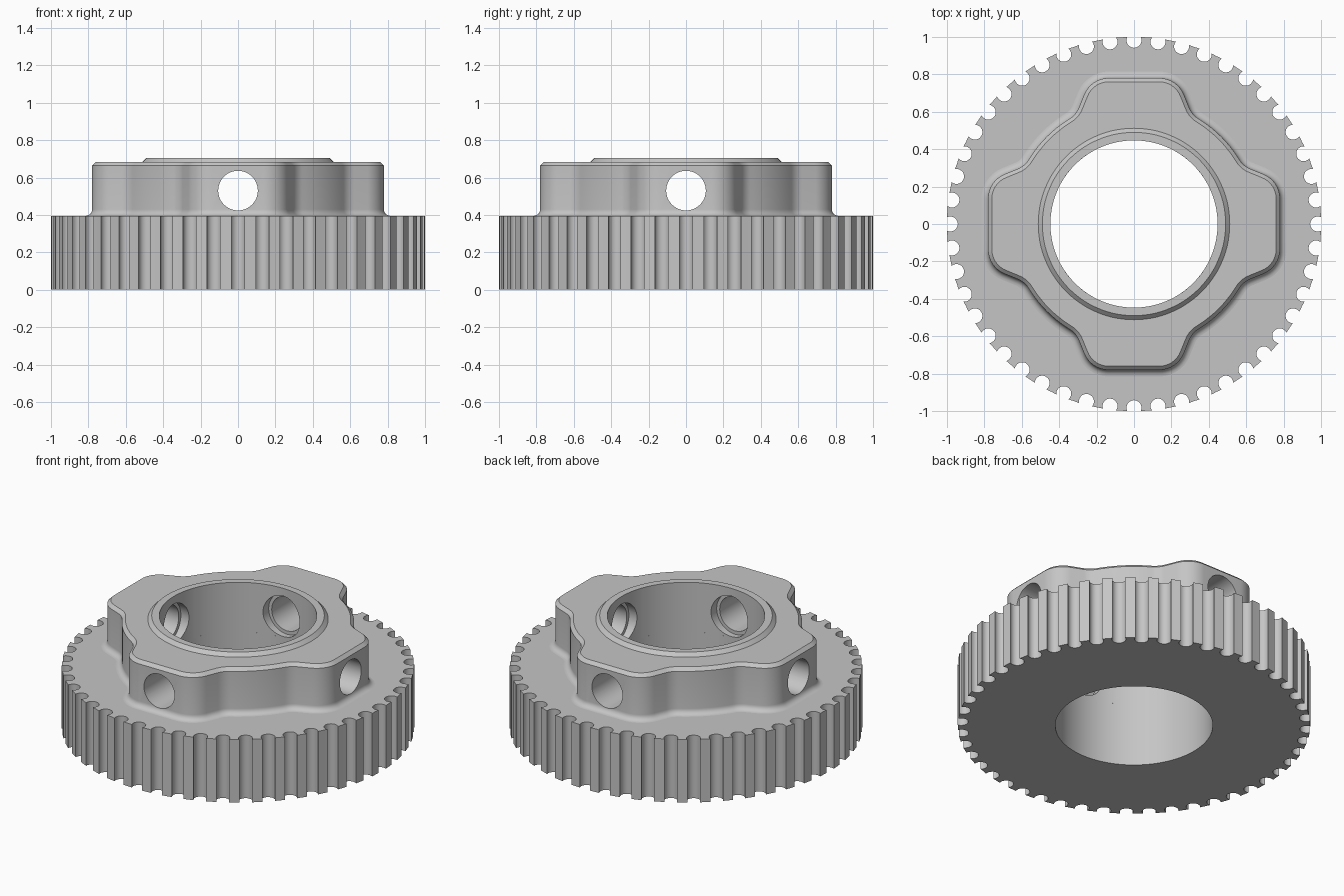
import bpy, bmesh, math
from mathutils import Vector, Matrix

cube = bpy.data.objects.get("Cube")
if cube:
    bpy.data.objects.remove(cube, do_unlink=True)

TEETH = 48
BORE = 0.447
RIM_TOP, HUB_TOP, BOSS_TOP = 0.395, 0.683, 0.705
HOLE_Z = 0.53
GREY = (0.56, 0.56, 0.56, 1)

metal = bpy.data.materials.new("grey metal")
metal.use_nodes = True
metal.diffuse_color = GREY
metal.node_tree.nodes["Principled BSDF"].inputs["Base Color"].default_value = GREY


def polar(r, a):
    return Vector((r * math.cos(a), r * math.sin(a)))


def finish(obj):
    """Bake modifiers or curve into a mesh, then smooth it with sharp edges."""
    bpy.ops.object.select_all(action="DESELECT")
    obj.select_set(True)
    bpy.context.view_layer.objects.active = obj
    bpy.ops.object.convert(target="MESH")
    obj = bpy.context.view_layer.objects.active
    obj.data.materials.clear()
    obj.data.materials.append(metal)
    bpy.ops.object.shade_smooth_by_angle(angle=math.radians(30))


def fillet(before, corner, after, radius, steps):
    """Points of a round that replaces one corner."""
    u, v = (before - corner).normalized(), (after - corner).normalized()
    half = u.angle(v) / 2
    centre = corner + (u + v).normalized() * radius / math.sin(half)
    start = corner + u * radius / math.tan(half) - centre
    end = corner + v * radius / math.tan(half) - centre
    return [centre + start.lerp(end, i / steps).normalized() * radius
            for i in range(steps + 1)]


# Toothed rim: round grooves cut into a disc, with the bore as inner outline
def toothed_outline(groove_centre=0.982, groove_radius=0.04, steps=14):
    opening = math.radians(63)
    pts = []
    for k in range(TEETH):
        a = math.tau * k / TEETH
        for i in range(steps + 1):
            s = opening + (math.tau - 2 * opening) * i / steps
            pts.append(polar(groove_centre, a) + polar(groove_radius, a - s))
        pts.append(polar(1, a + math.pi / TEETH))
    return pts


curve = bpy.data.curves.new("toothed_rim", "CURVE")
curve.dimensions = "2D"
curve.fill_mode = "BOTH"
curve.extrude = RIM_TOP / 2
bore_outline = [polar(BORE, math.tau * i / 128) for i in range(128)]
for outline in (toothed_outline(), bore_outline):
    spline = curve.splines.new("POLY")
    spline.points.add(len(outline) - 1)
    for point, p in zip(spline.points, outline):
        point.co = (p.x, p.y, 0, 1)
    spline.use_cyclic_u = True
rim = bpy.data.objects.new("toothed_rim", curve)
rim.location.z = RIM_TOP / 2
bpy.context.collection.objects.link(rim)
finish(rim)


# Hub outline: four flat lobes blended into a circle, from one mirrored eighth
def hub_outline(flat=0.78, waist=0.66):
    lobe_corner, root = Vector((flat, 0.23)), Vector((0.585, 0.31))
    arc = [polar(waist, math.radians(d)) for d in (33, 36, 39, 42, 45)]
    half = [Vector((flat, y)) for y in (0, 0.045, 0.09)]
    half += fillet(half[0], lobe_corner, root, 0.14, 10)
    half += fillet(lobe_corner, root, arc[0], 0.12, 8)
    half += arc
    quarter = half + [Vector((p.y, p.x)) for p in half[-2:0:-1]]
    return [polar(p.length, math.atan2(p.y, p.x) + math.pi / 2 * k)
            for k in range(4) for p in quarter]


base = hub_outline()
count = len(base)
normals = []
for i in range(count):
    t = base[(i + 1) % count] - base[i - 1]
    normals.append(Vector((t.y, -t.x)).normalized())


def offset_loop(d, z):
    return [(*(p + n * d), z) for p, n in zip(base, normals)]


def circle_loop(r, z):
    return [(*(p.normalized() * r), z) for p in base]


# Hub section: foot fillet, wall, top chamfer, raised boss, bore
FOOT = 0.035
loops = []
for i in range(7):
    a = math.pi / 2 * i / 6
    loops.append(offset_loop(FOOT * (1 - math.sin(a)), RIM_TOP + FOOT * (1 - math.cos(a))))
loops += [offset_loop(0, HUB_TOP - 0.02), offset_loop(-0.02, HUB_TOP),
          circle_loop(0.512, HUB_TOP), circle_loop(0.49, BOSS_TOP),
          circle_loop(BORE, BOSS_TOP), circle_loop(BORE, RIM_TOP)]

bm = bmesh.new()
rings = [[bm.verts.new(p) for p in loop] for loop in loops]
for k, ring in enumerate(rings):
    above = rings[(k + 1) % len(rings)]
    for i in range(count):
        j = (i + 1) % count
        bm.faces.new((ring[i], ring[j], above[j], above[i]))
mesh = bpy.data.meshes.new("lobed_hub")
bm.to_mesh(mesh)
bm.free()
hub = bpy.data.objects.new("lobed_hub", mesh)
bpy.context.collection.objects.link(hub)

# Cross holes through the lobes, widened where they meet the bore
cutters = []
for radius, length in ((0.106, 2), (0.127, 0.97)):
    for axis in ("X", "Y"):
        turn = Matrix.Rotation(math.pi / 2, 4, axis)
        bm = bmesh.new()
        bmesh.ops.create_cone(bm, cap_ends=True, segments=48, radius1=radius, radius2=radius,
                              depth=length, matrix=Matrix.Translation((0, 0, HOLE_Z)) @ turn)
        mesh = bpy.data.meshes.new("hole_cutter")
        bm.to_mesh(mesh)
        bm.free()
        cutter = bpy.data.objects.new("hole_cutter", mesh)
        cutter.hide_render = True
        bpy.context.collection.objects.link(cutter)
        cutters.append(cutter)
        mod = hub.modifiers.new("cross hole", "BOOLEAN")
        mod.operation = "DIFFERENCE"
        mod.solver = "EXACT"
        mod.object = cutter
finish(hub)
for cutter in cutters:
    bpy.data.objects.remove(cutter, do_unlink=True)
